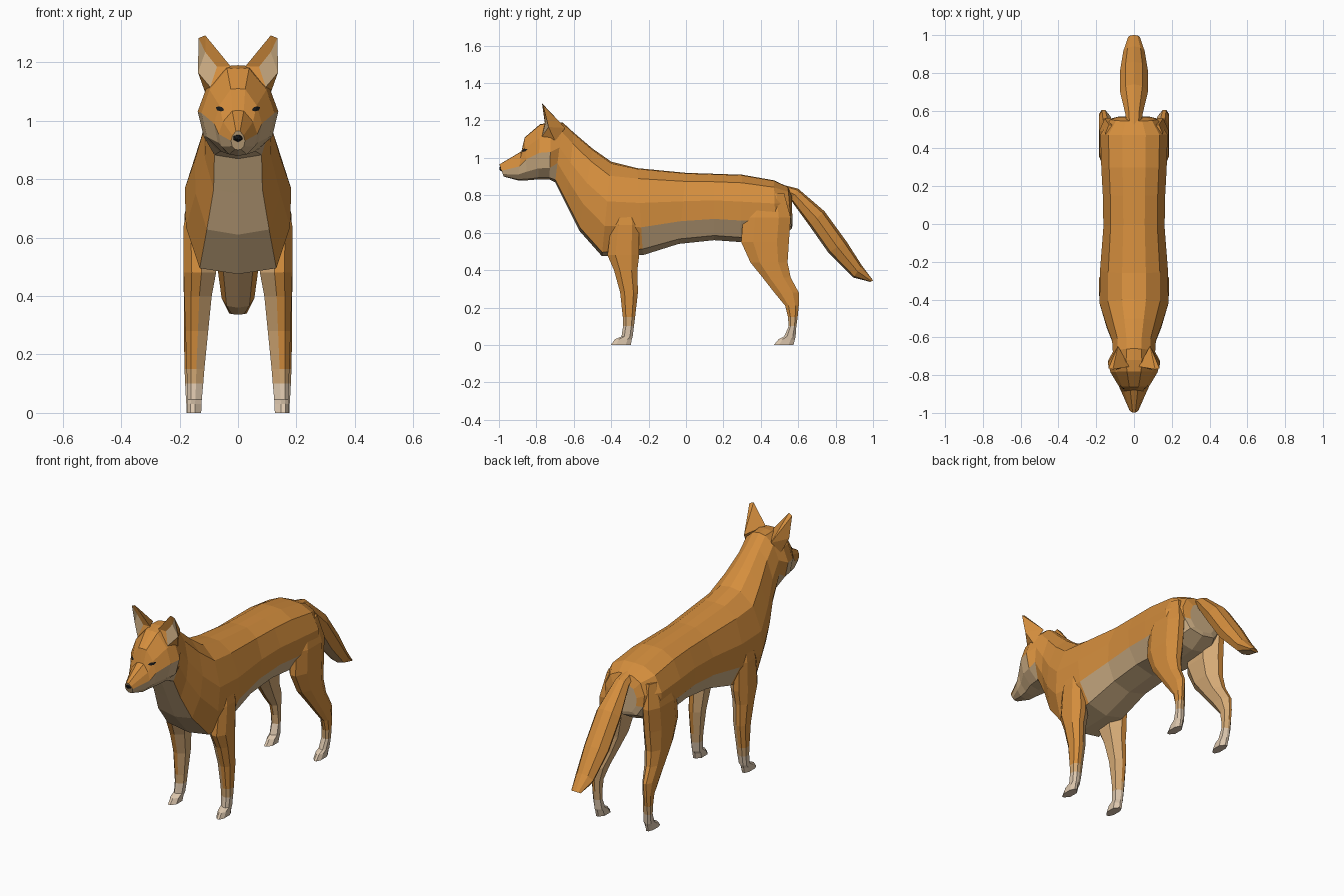
import bpy, bmesh
from mathutils import Vector
from mathutils.bvhtree import BVHTree

if "Cube" in bpy.data.objects:
    bpy.data.objects.remove(bpy.data.objects["Cube"])


def material(name, rgb):
    m = bpy.data.materials.new(name)
    m.diffuse_color = (*rgb, 1)
    m.use_nodes = True
    m.node_tree.nodes["Principled BSDF"].inputs["Base Color"].default_value = m.diffuse_color
    return m


MATS = [material("orange fur", (0.66, 0.27, 0.047)),
        material("cream fur", (0.62, 0.43, 0.235)),
        material("pale sock", (0.72, 0.57, 0.42)),
        material("black", (0.01, 0.01, 0.01)),
        material("tan fur", (0.66, 0.40, 0.18))]
ORANGE, CREAM, PALE, BLACK, TAN = range(5)


def finish(name, bm, fix=True):
    if fix:
        bmesh.ops.recalc_face_normals(bm, faces=bm.faces)
    me = bpy.data.meshes.new(name)
    bm.to_mesh(me)
    bm.free()
    for m in MATS:
        me.materials.append(m)
    ob = bpy.data.objects.new(name, me)
    bpy.context.collection.objects.link(ob)
    return ob


def skin(bm, rings, color, caps):
    """Join rings of points with quads; color(segment, side) gives the material."""
    loops = [[bm.verts.new(p) for p in r] for r in rings]
    n = len(loops[0])
    for s in range(len(loops) - 1):
        for k in range(n):
            j = (k + 1) % n
            f = bm.faces.new((loops[s][k], loops[s][j], loops[s + 1][j], loops[s + 1][k]))
            f.material_index = color(s, k)
    for loop, c in zip((loops[0], loops[-1]), caps):
        bm.faces.new(loop).material_index = c


def sym_ring(y0, z0, y1, z1, w, profile):
    """Mirrored ring from a top point (y0,z0) to a bottom point (y1,z1), half width w."""
    half = [(a * w, y0 + (y1 - y0) * t, z0 + (z1 - z0) * t) for a, t in profile]
    return half + [(-x, y, z) for x, y, z in half[-2:0:-1]]


# Torso, neck and head: one loft from rump to muzzle
BODY = [(0, 0), (.35, .01), (.76, .12), (1, .4), (.97, .68), (.66, .93), (0, 1)]
CHEST = [(0, 0), (.35, .02), (.76, .15), (1, .42), (.98, .68), (.72, .96), (0, 1)]
HEAD = [(0, 0), (.3, .01), (.78, .25), (1, .52), (.85, .8), (.45, .97), (0, 1)]
torso = [(.565, .80, .57, .64, .085), (.545, .845, .565, .62, .125), (.47, .88, .48, .57, .178),
         (.30, .91, .29, .55, .173), (.15, .915, .15, .56, .165), (0, .92, -.04, .54, .162),
         (-.26, .945, -.23, .48, .18)]
chest = [(-.40, .98, -.45, .475, .182), (-.50, 1.05, -.57, .61, .148),
         (-.60, 1.135, -.64, .75, .116), (-.66, 1.19, -.70, .87, .112)]
head = [(-.72, 1.19, -.73, .885, .138), (-.78, 1.18, -.79, .885, .125),
        (-.862, 1.11, -.85, .88, .082), (-.88, 1.035, -.90, .88, .066),
        (-.998, .965, -.975, .9, .024)]
rings = ([sym_ring(*r, BODY) for r in torso] + [sym_ring(*r, CHEST) for r in chest]
         + [sym_ring(*r, HEAD) for r in head])


def body_color(s, k):
    i = k if k < 6 else 11 - k
    if s < 6:
        first = 4            # belly
    elif s < 10:
        first = 5            # chest and throat
    elif s == 10:
        first = 4            # behind the cheeks
    else:
        first = 3            # cheeks and lower jaw
    return CREAM if i >= first else ORANGE


bm = bmesh.new()
skin(bm, rings, body_color, (CREAM, CREAM))
bmesh.ops.recalc_face_normals(bm, faces=bm.faces)
tree = BVHTree.FromBMesh(bm)
finish("body_and_head", bm)

# Tail
TAIL = [(0, 0), (.6, .12), (1, .5), (.7, .9), (0, 1)]
tail = [(.47, .868, .50, .82, .035), (.60, .835, .56, .775, .045), (.74, .715, .66, .637, .074),
        (.86, .55, .76, .495, .074), (.94, .425, .895, .36, .056), (1.0, .345, .985, .337, .03)]
bm = bmesh.new()
skin(bm, [sym_ring(*r, TAIL) for r in tail],
     lambda s, k: TAN if k in (3, 4) and s > 1 else ORANGE, (ORANGE, ORANGE))
finish("tail", bm)

# Legs: chamfered-box rings of (z, y front, y back, x inner, x outer)
OCT = [(1, -.5), (1, .5), (.5, 1), (-.1, 1), (-1, .5), (-1, -.5), (-.1, -1), (.5, -1)]
front = [(.78, -.36, -.28, .10, .16), (.64, -.40, -.25, .09, .186), (.48, -.42, -.25, .075, .186),
         (.40, -.385, -.26, .09, .184), (.28, -.352, -.257, .102, .18), (.15, -.338, -.272, .115, .176),
         (.10, -.336, -.278, .119, .174), (.045, -.345, -.285, .124, .173),
         (.03, -.38, -.29, .125, .174), (0, -.402, -.295, .126, .174)]
hind = [(.81, .36, .525, .08, .15), (.68, .305, .56, .07, .183), (.55, .295, .55, .07, .186),
        (.44, .345, .543, .085, .186), (.36, .41, .56, .105, .185), (.28, .472, .603, .125, .185),
        (.21, .53, .603, .136, .184), (.15, .545, .597, .137, .183), (.10, .549, .59, .136, .181),
        (.045, .525, .586, .132, .178), (.03, .495, .582, .13, .177), (0, .47, .575, .13, .176)]


def leg(name, spec, side):
    pts = [[(side * ((xi + xo) / 2 + a * (xo - xi) / 2), (y0 + y1) / 2 + b * (y1 - y0) / 2, z)
            for a, b in OCT] for z, y0, y1, xi, xo in spec]

    def color(s, k):
        z = (spec[s][0] + spec[s + 1][0]) / 2
        if z < .1:
            return PALE
        return TAN if z < .15 or k in (3, 4, 5) else ORANGE

    bm = bmesh.new()
    skin(bm, pts, color, (ORANGE, PALE))
    finish(name, bm)


# Ears: hollow-fronted wedges with a cream lining
def ear(name, side):
    p = dict(A=(.112, -.77, 1.292), B=(.135, -.765, 1.283), C=(.026, -.755, 1.187),
             D=(.095, -.77, 1.115), E=(.137, -.735, 1.165), F=(.085, -.645, 1.16),
             G=(.112, -.752, 1.235), H=(.11, -.70, 1.09), I=(.072, -.752, 1.185))
    bm = bmesh.new()
    v = {k: bm.verts.new((side * x, y, z)) for k, (x, y, z) in p.items()}
    for face, c in (("ACIG", ORANGE), ("CDI", ORANGE), ("IDEG", CREAM), ("EBG", CREAM), ("BAG", ORANGE),
                    ("AFC", ORANGE), ("ABF", ORANGE), ("BEF", ORANGE), ("EHF", ORANGE),
                    ("DHE", ORANGE), ("CFHD", ORANGE)):
        bm.faces.new([v[k] for k in face]).material_index = c
    finish(name, bm)


# Eyes: thin almond plates laid on the face
def eye(name, side):
    bm = bmesh.new()

    def on_face(x, z):
        hit = tree.ray_cast(Vector((side * x, -2, z)), Vector((0, 1, 0)))[0]
        return bm.verts.new(hit + Vector((0, -.004, 0)))

    centre = on_face(.062, 1.041)
    rim = [on_face(.062 + dx, 1.041 + dz) for dx, dz in
           ((-.015, -.005), (-.004, -.009), (.009, -.006), (.014, .005), (.003, .008), (-.008, .005))]
    for a, b in zip(rim, rim[1:] + rim[:1]):
        f = bm.faces.new((centre, a, b) if side > 0 else (centre, b, a))
        f.material_index = BLACK
    finish(name, bm, fix=False)


for tag, s in (("right", 1), ("left", -1)):
    leg("front_leg_" + tag, front, s)
    leg("hind_leg_" + tag, hind, s)
    ear("ear_" + tag, s)
    eye("eye_" + tag, s)

# Nose
bm = bmesh.new()
bmesh.ops.create_icosphere(bm, subdivisions=1, radius=1)
for v in bm.verts:
    v.co = (v.co.x * .02, -.985 + v.co.y * .015, .942 + v.co.z * .015)
for f in bm.faces:
    f.material_index = BLACK
finish("nose", bm)
